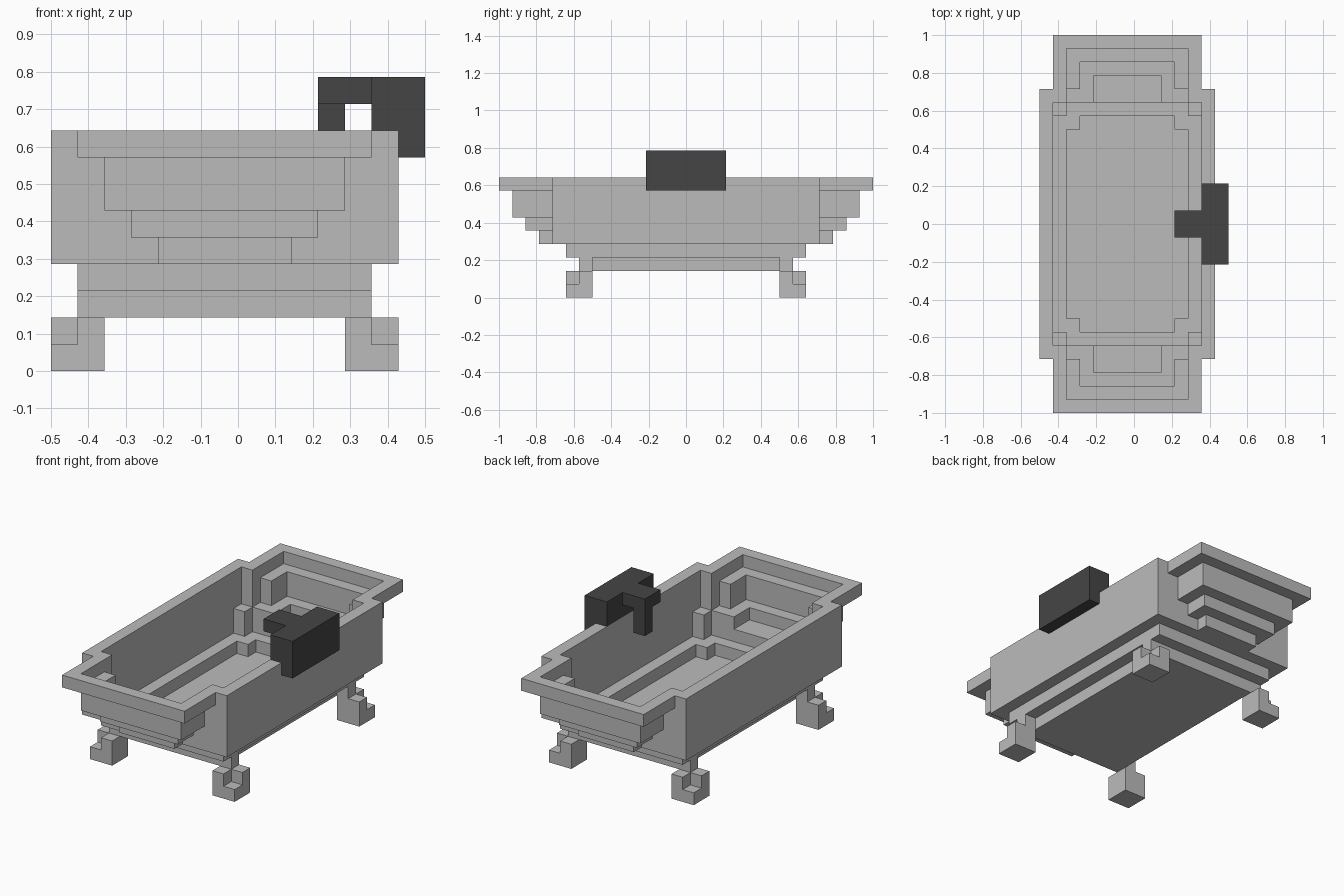
import bpy
import bmesh
from itertools import product
from mathutils import Vector

if "Cube" in bpy.data.objects:
    bpy.data.objects.remove(bpy.data.objects["Cube"])

U = 1 / 14          # size of one block
CX = -0.5           # tub symmetry plane, in blocks


def material(name, value):
    m = bpy.data.materials.new(name)
    m.diffuse_color = (value, value, value, 1)
    m.use_nodes = True
    m.node_tree.nodes["Principled BSDF"].inputs["Base Color"].default_value = m.diffuse_color
    return m


ENAMEL = material("light grey enamel", 0.5)
METAL = material("dark metal", 0.06)


def box_cells(x0, x1, y0, y1, z0, z1):
    return set(product(range(x0, x1), range(y0, y1), range(z0, z1)))


def centred(half_x, half_y, z0, z1):
    """Blocks of a rectangle centred on the tub."""
    return box_cells(round(CX - half_x), round(CX + half_x), -half_y, half_y, z0, z1)


def skin(name, cells, mat):
    """Make an object from the outer faces of a set of blocks."""
    bm = bmesh.new()
    verts = {}

    def vert(p):
        key = tuple(round(c) for c in p)
        if key not in verts:
            verts[key] = bm.verts.new(Vector(key) * U)
        return verts[key]

    for cell in cells:
        for axis, side in product(range(3), (0, 1)):
            near = list(cell)
            near[axis] += 1 if side else -1
            if tuple(near) in cells:
                continue
            a, b = (axis + 1) % 3, (axis + 2) % 3
            ring = []
            for da, db in ((0, 0), (1, 0), (1, 1), (0, 1)):
                p = list(cell)
                p[axis] += side
                p[a] += da
                p[b] += db
                ring.append(vert(p))
            bm.faces.new(ring if side else ring[::-1])
    me = bpy.data.meshes.new(name)
    bm.to_mesh(me)
    bm.free()
    me.materials.append(mat)
    ob = bpy.data.objects.new(name, me)
    bpy.context.collection.objects.link(ob)
    return ob


# Tub shell: each layer is a union of outer rectangles minus inner ones
LAYERS = [
    (2, 3, [(4.5, 8)], []),
    (3, 4, [(5.5, 9)], [(4.5, 7), (3.5, 8)]),
    (4, 5, [(6.5, 10), (2.5, 11)], [(4.5, 9), (5.5, 8)]),
    (5, 6, [(6.5, 10), (3.5, 12)], [(4.5, 9), (5.5, 8), (2.5, 11)]),
    (6, 8, [(6.5, 10), (4.5, 13)], [(5.5, 9), (4.5, 10), (3.5, 12)]),
    (8, 9, [(6.5, 10), (5.5, 14)], [(5.5, 9), (4.5, 13)]),
]
tub = set()
for z0, z1, outers, inners in LAYERS:
    layer = set()
    for hx, hy in outers:
        layer |= centred(hx, hy, z0, z1)
    for hx, hy in inners:
        layer -= centred(hx, hy, z0, z1)
    tub |= layer
skin("tub", tub, ENAMEL)

# Feet: cube with the upper outer corner removed, plus a short ankle
foot = box_cells(4, 6, 7, 9, 0, 2) - {(5, 8, 1)} | {(4, 7, 2)}
for side, flip_x in (("right", False), ("left", True)):
    for end, flip_y in (("back", False), ("front", True)):
        cells = {(-2 - x if flip_x else x, -1 - y if flip_y else y, z)
                 for x, y, z in foot}
        skin(f"foot_{end}_{side}", cells, ENAMEL)

# Tap: wide body hooked over the rim, spout and downward nozzle
tap = box_cells(5, 7, -3, 3, 9, 11) | box_cells(6, 7, -3, 3, 8, 9)
tap |= box_cells(3, 5, -1, 1, 10, 11)
tap |= box_cells(3, 4, 0, 1, 8, 10)
skin("tap", tap, METAL)
